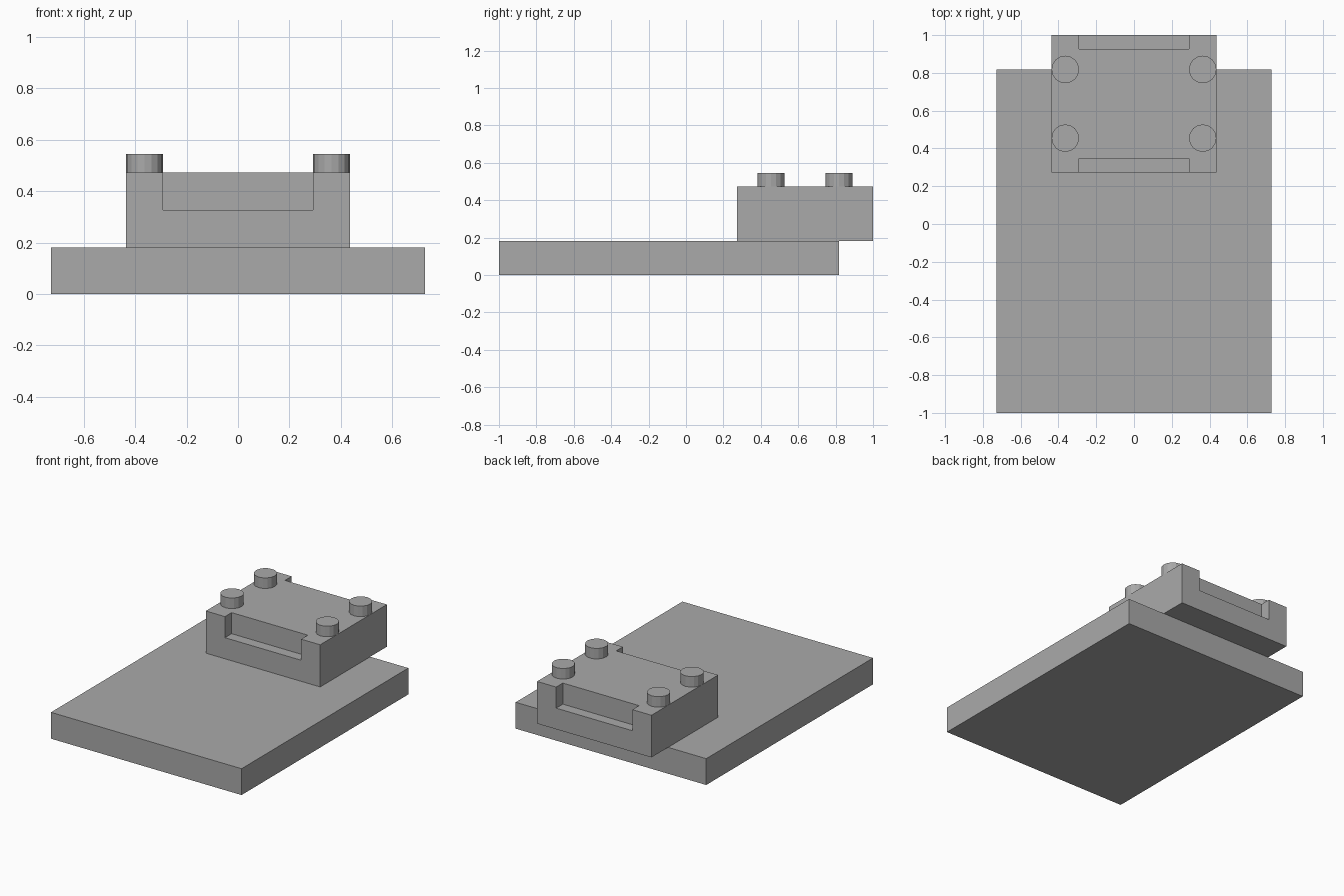
import bpy
import bmesh
from mathutils import Matrix

cube = bpy.data.objects.get("Cube")
if cube:
    bpy.data.objects.remove(cube, do_unlink=True)

U = 2 / 27.5  # design unit

grey = bpy.data.materials.new("plain grey")
grey.use_nodes = True
COLOUR = (0.4, 0.4, 0.4, 1)
grey.diffuse_color = COLOUR
grey.node_tree.nodes["Principled BSDF"].inputs["Base Color"].default_value = COLOUR


def finish(name, bm):
    bmesh.ops.recalc_face_normals(bm, faces=bm.faces)
    mesh = bpy.data.meshes.new(name)
    bm.to_mesh(mesh)
    bm.free()
    mesh.materials.append(grey)
    obj = bpy.data.objects.new(name, mesh)
    bpy.context.collection.objects.link(obj)
    return obj


def prism(name, outline, z0, z1):
    """Extrude a flat outline from z0 up to z1."""
    bm = bmesh.new()
    face = bm.faces.new([bm.verts.new((x, y, z0)) for x, y in outline])
    top = bmesh.ops.extrude_face_region(bm, geom=[face])["geom"]
    verts = [v for v in top if isinstance(v, bmesh.types.BMVert)]
    bmesh.ops.translate(bm, verts=verts, vec=(0, 0, z1 - z0))
    return finish(name, bm)


def rect(hx, y0, y1):
    return [(-hx, y0), (hx, y0), (hx, y1), (-hx, y1)]


# Broad base slab
prism("base_slab", rect(10 * U, -1, -1 + 25 * U), 0, 2.5 * U)

# Raised block, overhanging the slab at the back
front, back = 1 - 10 * U, 1
block = prism("raised_block", rect(6 * U, front, back), 2.5 * U, 6.5 * U)

# Notches open to the top at the front and back of the block
for name, y0, y1 in (("front_notch", front - U, front + U),
                     ("back_notch", back - U, back + U)):
    cutter = prism(name + "_cutter", rect(4 * U, y0, y1), 4.5 * U, 8 * U)
    cutter.hide_render = True
    cutter.hide_set(True)
    cut = block.modifiers.new(name, "BOOLEAN")
    cut.object = cutter
    cut.solver = "EXACT"

# Apply the cuts and drop the cutters
graph = bpy.context.evaluated_depsgraph_get()
block.data = bpy.data.meshes.new_from_object(block.evaluated_get(graph))
cutters = [m.object for m in block.modifiers]
block.modifiers.clear()
for cutter in cutters:
    bpy.data.objects.remove(cutter, do_unlink=True)

# Four faceted studs on the corners of the block
for side, x in (("left", 5 * U), ("right", -5 * U)):
    for end, y in (("front", front + 2.5 * U), ("back", back - 2.5 * U)):
        bm = bmesh.new()
        bmesh.ops.create_cone(bm, cap_ends=True, segments=16, radius1=U, radius2=U,
                              depth=U, matrix=Matrix.Translation((x, y, 7 * U)))
        finish(f"{end}_{side}_stud", bm)
